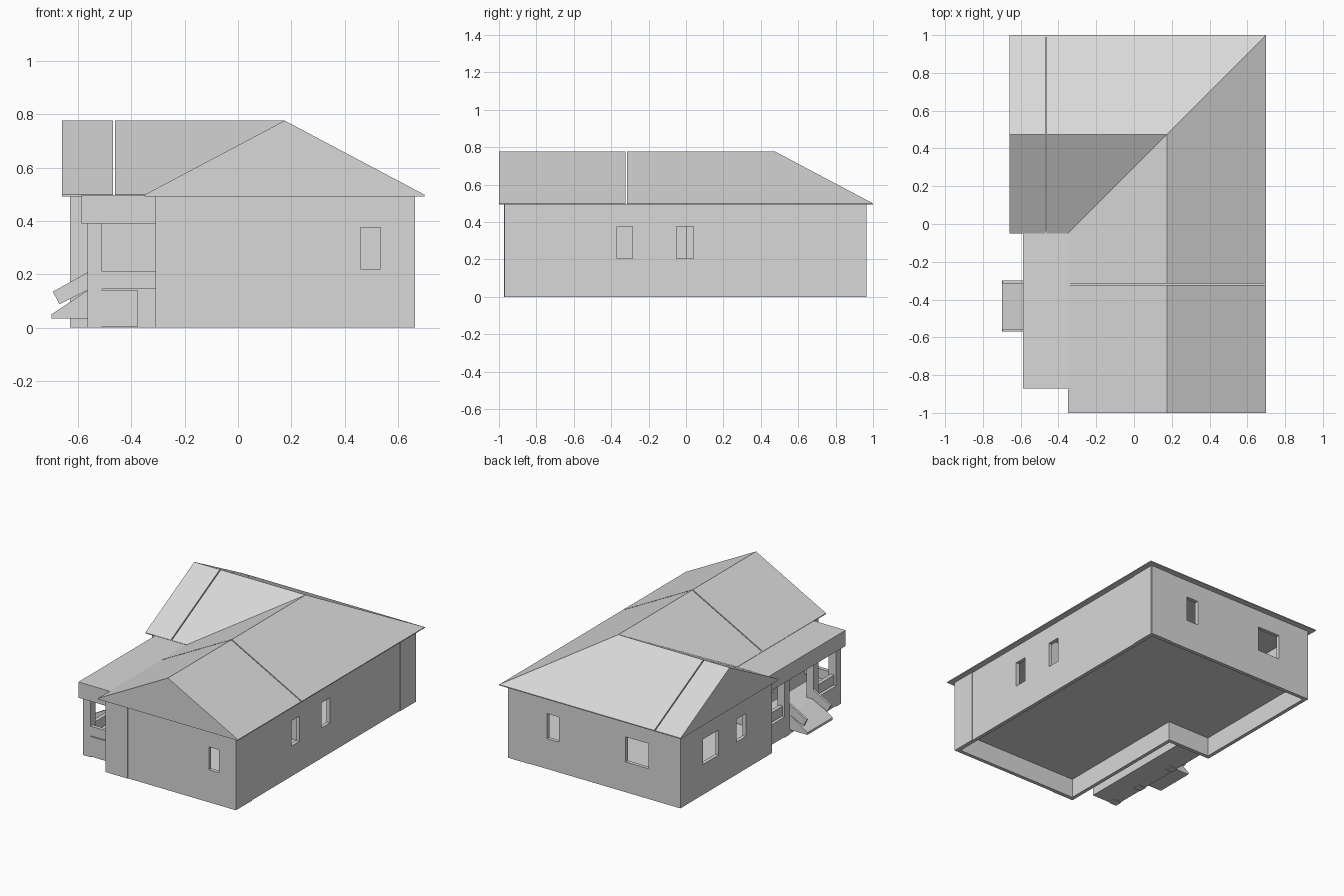
import bpy, bmesh

cube = bpy.data.objects.get("Cube")
if cube:
    bpy.data.objects.remove(cube, do_unlink=True)

# One plain grey for the whole house
grey = bpy.data.materials.new("plain_grey")
grey.use_nodes = True
grey.diffuse_color = (0.69, 0.69, 0.69, 1)
for node in grey.node_tree.nodes:
    if node.type == 'BSDF_PRINCIPLED':
        node.inputs["Base Color"].default_value = (0.69, 0.69, 0.69, 1)
        node.inputs["Roughness"].default_value = 0.9


def make(name, verts, faces):
    """Mesh object from a few points, with outward normals."""
    mesh = bpy.data.meshes.new(name)
    mesh.from_pydata(verts, [], faces)
    bm = bmesh.new()
    bm.from_mesh(mesh)
    bmesh.ops.recalc_face_normals(bm, faces=bm.faces)
    bm.to_mesh(mesh)
    bm.free()
    mesh.materials.append(grey)
    obj = bpy.data.objects.new(name, mesh)
    bpy.context.scene.collection.objects.link(obj)
    return obj


def prism(name, outline, axis, low, high, caps=True):
    """Extrude a 2D outline along y or z."""
    n = len(outline)
    place = (lambda a, b, t: (a, t, b)) if axis == 'y' else (lambda a, b, t: (a, b, t))
    verts = [place(a, b, t) for t in (low, high) for a, b in outline]
    faces = [(i, (i + 1) % n, n + (i + 1) % n, n + i) for i in range(n)]
    if caps:
        faces += [tuple(range(n)), tuple(range(n, 2 * n))]
    return make(name, verts, faces)


def box(name, x, y, z):
    outline = [(x[0], y[0]), (x[1], y[0]), (x[1], y[1]), (x[0], y[1])]
    return prism(name, outline, 'z', *z)


def apply_modifiers(obj):
    bpy.context.view_layer.update()
    graph = bpy.context.evaluated_depsgraph_get()
    mesh = bpy.data.meshes.new_from_object(obj.evaluated_get(graph))
    obj.modifiers.clear()
    obj.data = mesh


def cut(obj, boxes):
    """Cut box-shaped openings, then discard the cutters."""
    for bounds in boxes:
        cutter = box("opening_cutter", *bounds)
        cutter.hide_render = True
        mod = obj.modifiers.new("opening", 'BOOLEAN')
        mod.operation = 'DIFFERENCE'
        mod.solver = 'EXACT'
        mod.object = cutter
        apply_modifiers(obj)
        bpy.data.objects.remove(cutter, do_unlink=True)


EAVE, RIDGE, FLOOR = 0.497, 0.777, 0.145
W, E, S, N = -0.63, 0.66, -0.97, 0.96
INNER_X, INNER_Y = -0.31, -0.02

# Hollow L-shaped walls
plan = [(W, INNER_Y), (INNER_X, INNER_Y), (INNER_X, S), (E, S), (E, N), (W, N)]
walls = prism("walls", plan, 'z', 0, EAVE, caps=False)
solid = walls.modifiers.new("thickness", 'SOLIDIFY')
solid.thickness = 0.025
solid.offset = -1
solid.use_even_offset = True
apply_modifiers(walls)


def through(c):
    return (c - 0.06, c + 0.06)


# Window and door openings
sill = (0.205, 0.375)
cut(walls, [
    ((0.46, 0.535), through(S), (0.22, 0.375)),
    (through(E), (-0.37, -0.285), sill),
    (through(E), (-0.05, 0.04), sill),
    ((0.28, 0.37), through(N), sill),
    ((-0.39, -0.22), through(N), sill),
    (through(W), (0.55, 0.72), sill),
    (through(W), (0.26, 0.36), (0.22, 0.375)),
    (through(INNER_X), (-0.49, -0.38), (FLOOR, 0.375)),
])

# Thin sheathing panels at the wall corners
PROUD, HIGH = 0.004, (0, EAVE - 0.004)
box("corner_panel_front", (INNER_X, -0.145), (S - PROUD, S), HIGH)
box("corner_panel_right_front", (E, E + PROUD), (S, -0.80), HIGH)
box("corner_panel_right_back", (E, E + PROUD), (0.79, N), HIGH)
box("corner_panel_back", (0.50, E), (N, N + PROUD), HIGH)

# Raised floor inside the walls
t = 0.012
floor_plan = [(W + t, INNER_Y + t), (INNER_X + t, INNER_Y + t), (INNER_X + t, S + t),
              (E - t, S + t), (E - t, N - t), (W + t, N - t)]
prism("floor", floor_plan, 'z', FLOOR - 0.015, FLOOR)

# Inner walls
ROOM = (FLOOR, EAVE - 0.004)
box("cross_wall", (INNER_X + t, E - t), (-0.18, -0.165), ROOM)
box("long_wall", (0.09, 0.105), (S + t, -0.18), ROOM)

# Roof: two gables meeting in a hip and a valley, with a thin eave edge
eaves = [(-0.66, 1), (0.70, 1), (0.70, -1), (-0.35, -1), (-0.35, -0.05), (-0.66, -0.05)]
low = [(x, y, EAVE - 0.004) for x, y in eaves]
mid = [(x, y, EAVE + 0.002) for x, y in eaves]
ridge = [(-0.66, 0.475, RIDGE), (0.175, 0.475, RIDGE), (0.175, -1, RIDGE)]
west_top, hip_top, front_top = 12, 13, 14
roof_faces = [tuple(range(6))]
roof_faces += [(i, (i + 1) % 6, 6 + (i + 1) % 6, 6 + i) for i in range(6)]
roof_faces += [(6, 7, hip_top, west_top), (7, 8, front_top, hip_top),
               (9, 10, hip_top, front_top), (10, 11, west_top, hip_top),
               (8, 9, front_top), (11, 6, west_top)]
roof = make("roof", low + mid + ridge, roof_faces)

# Narrow joints across both roof wings
cut(roof, [
    ((-0.469, -0.462), (-0.2, 1.1), (EAVE - 0.001, 0.9)),
    ((-0.5, 0.8), (-0.323, -0.315), (EAVE - 0.001, 0.9)),
])

# Porch canopy, deck and posts
DECK = 0.14
box("porch_canopy", (-0.587, INNER_X), (-0.87, INNER_Y), (0.39, EAVE))
box("porch_deck", (-0.565, -0.375), (-0.85, INNER_Y), (0.005, DECK))
for i, y in enumerate((-0.85, -0.61, -0.30)):
    box(f"porch_post_{i + 1}", (-0.565, -0.51), (y, y + 0.05), (0, 0.39))

# Porch railings
rail = (0.145, 0.21)
box("front_railing", (-0.51, INNER_X), (-0.85, -0.825), rail)
box("side_railing_front", (-0.55, -0.525), (-0.80, -0.61), rail)
box("side_railing_back", (-0.55, -0.525), (-0.25, INNER_Y), rail)

# Entrance stair with sloped side panels
stair = [(-0.70, 0.035), (-0.565, 0.035), (-0.565, DECK), (-0.70, 0.05)]
prism("entrance_stair", stair, 'y', -0.57, -0.30)
panel = [(-0.695, 0.135), (-0.67, 0.088), (-0.565, 0.14), (-0.565, 0.207)]
for side, y in (("front", -0.57), ("back", -0.315)):
    prism(f"stair_panel_{side}", panel, 'y', y, y + 0.015)
